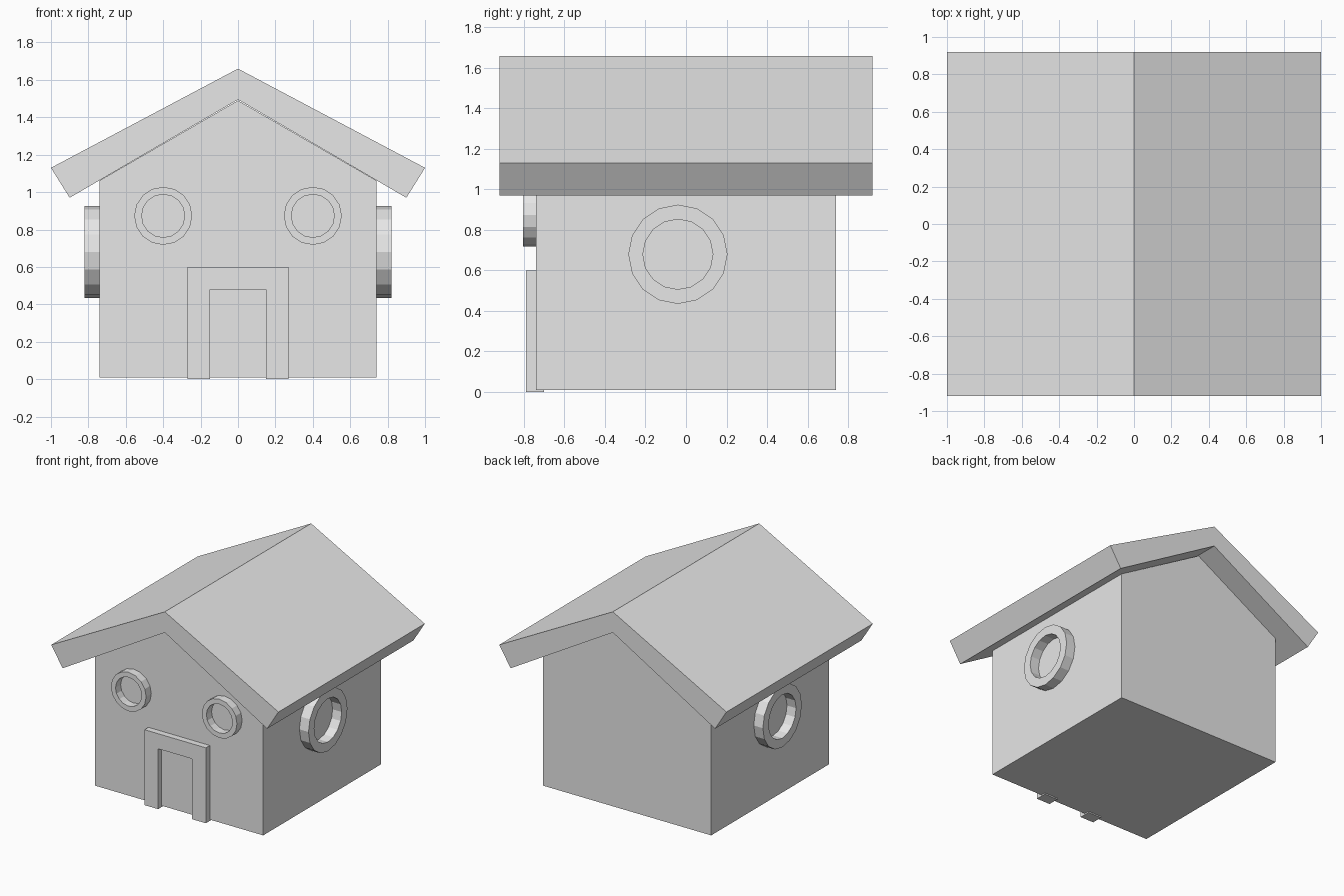
import bpy, math
from mathutils import Matrix, Vector

if "Cube" in bpy.data.objects:
    bpy.data.objects.remove(bpy.data.objects["Cube"])

grey = bpy.data.materials.new("plain grey")
grey.diffuse_color = (0.8, 0.8, 0.8, 1)
grey.use_nodes = True
grey.node_tree.nodes["Principled BSDF"].inputs["Base Color"].default_value = grey.diffuse_color


def make(name, verts, faces):
    me = bpy.data.meshes.new(name)
    me.from_pydata(verts, [], faces)
    me.materials.append(grey)
    ob = bpy.data.objects.new(name, me)
    bpy.context.collection.objects.link(ob)
    return ob


def extrude_y(name, profile, y0, y1):
    # profile: x, z points counter-clockwise as seen from the front
    n = len(profile)
    verts = [(x, y, z) for y in (y0, y1) for x, z in profile]
    faces = [tuple(range(n)), tuple(reversed(range(n, 2 * n)))]
    faces += [(i, i + n, (i + 1) % n + n, (i + 1) % n) for i in range(n)]
    return make(name, verts, faces)


def ring(name, centre, turn, r_out, r_in, depth, sides=16):
    # square-section ring standing out towards -y, then turned about z
    section = [(r_in, 0), (r_out, 0), (r_out, -depth), (r_in, -depth)]
    m = Matrix.Translation(centre) @ Matrix.Rotation(turn, 4, 'Z')
    verts, faces = [], []
    for i in range(sides):
        a = 2 * math.pi * i / sides
        verts += [m @ Vector((r * math.sin(a), y, r * math.cos(a))) for r, y in section]
        for k in range(4):
            j, l = (i + 1) % sides, (k + 1) % 4
            faces.append((i * 4 + k, i * 4 + l, j * 4 + l, j * 4 + k))
    return make(name, verts, faces)


# house body with gables
extrude_y("walls", [(-0.74, 0.01), (0.74, 0.01), (0.74, 1.062), (0, 1.49), (-0.74, 1.062)], -0.74, 0.74)

# thick pitched roof
extrude_y("roof", [(0, 1.495), (0.9, 0.97), (1, 1.13), (0, 1.66), (-1, 1.13), (-0.9, 0.97)], -0.92, 0.92)

# door frame, open at the bottom
extrude_y("door_frame", [(-0.27, 0), (-0.15, 0), (-0.15, 0.48), (0.15, 0.48),
                         (0.15, 0), (0.27, 0), (0.27, 0.6), (-0.27, 0.6)], -0.79, -0.70)
# door panel
extrude_y("door", [(-0.15, 0.01), (0.15, 0.01), (0.15, 0.48), (-0.15, 0.48)], -0.745, -0.70)

# round window frames on the front and both sides
for side, s in (("left", -1), ("right", 1)):
    ring(f"front_window_{side}", (s * 0.4, -0.74, 0.873), 0, 0.155, 0.115, 0.065)
    ring(f"side_window_{side}", (s * 0.74, -0.04, 0.68), s * math.pi / 2, 0.245, 0.173, 0.08)
